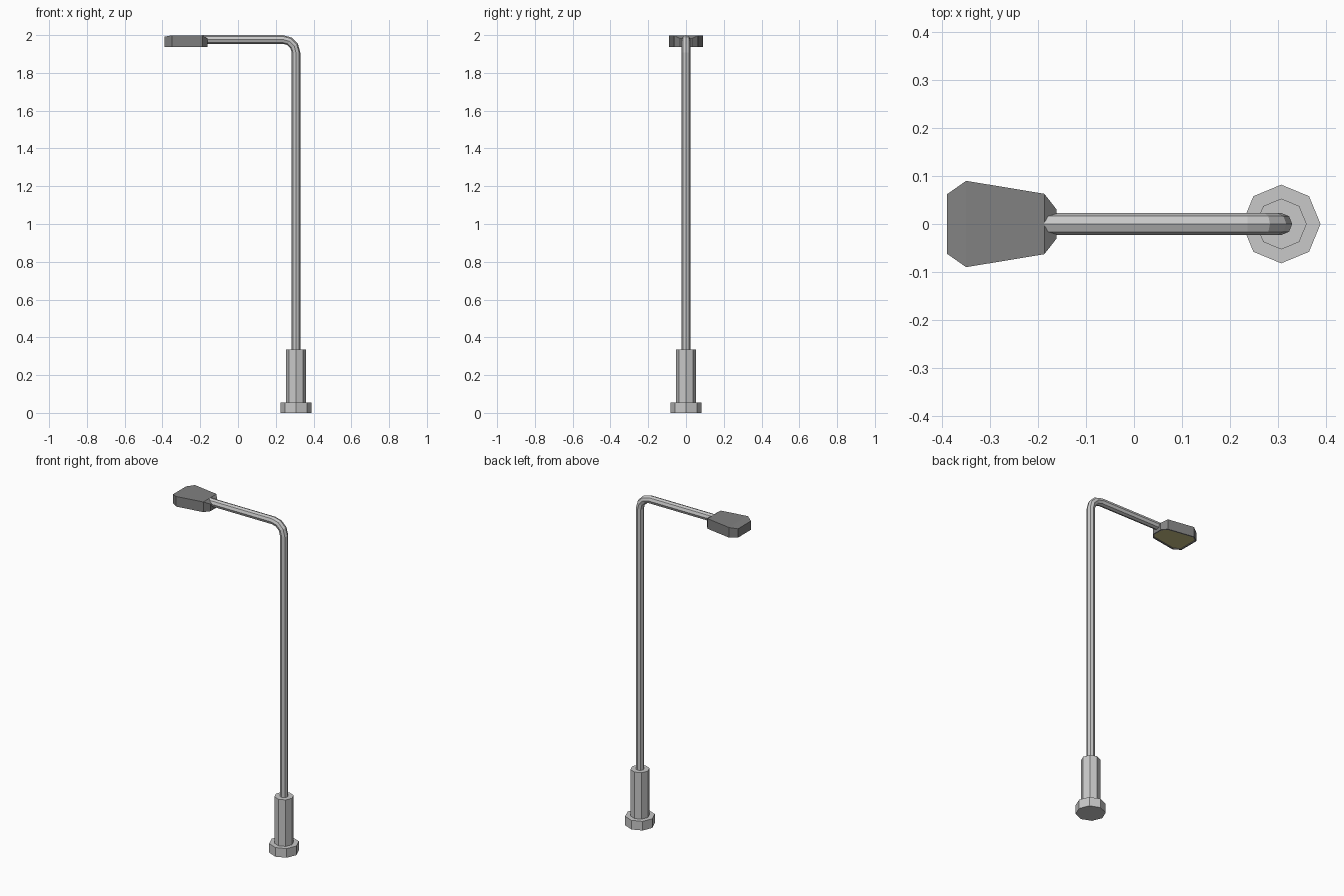
import bpy, bmesh, math

if "Cube" in bpy.data.objects:
    bpy.data.objects.remove(bpy.data.objects["Cube"])


def material(name, rgb):
    m = bpy.data.materials.new(name)
    m.diffuse_color = (*rgb, 1)
    m.use_nodes = True
    m.node_tree.nodes["Principled BSDF"].inputs["Base Color"].default_value = m.diffuse_color
    return m


metal = material("light grey metal", (0.58, 0.58, 0.58))
dark = material("dark grey housing", (0.22, 0.22, 0.22))
glow = material("pale yellow lens", (0.58, 0.53, 0.24))


def finish(name, bm, mats):
    bmesh.ops.recalc_face_normals(bm, faces=bm.faces[:])
    me = bpy.data.meshes.new(name)
    bm.to_mesh(me)
    bm.free()
    for m in mats:
        me.materials.append(m)
    ob = bpy.data.objects.new(name, me)
    bpy.context.collection.objects.link(ob)
    return ob


def skin(bm, rings):
    """Join equal-sized rings of points into a capped tube."""
    vs = [[bm.verts.new(p) for p in ring] for ring in rings]
    n = len(vs[0])
    for a, b in zip(vs, vs[1:]):
        for i in range(n):
            j = (i + 1) % n
            bm.faces.new((a[i], a[j], b[j], b[i]))
    bm.faces.new(vs[0])
    bm.faces.new(vs[-1])


PX = 0.307   # pole axis
ANG = [math.tau * i / 8 for i in range(8)]


def prism(name, r, z0, z1):
    bm = bmesh.new()
    skin(bm, [[(PX + r * math.cos(t), r * math.sin(t), z) for t in ANG]
              for z in (z0, z1)])
    return finish(name, bm, [metal])


# octagonal foot and sleeve
prism("base_foot", 0.082, 0.0, 0.055)
prism("base_sleeve", 0.053, 0.055, 0.335)

# pole, bend and arm as one octagonal tube
r, R = 0.023, 0.07
cx, cz = PX - R, 1.977 - R
bends = [math.radians(a) for a in (0, 30, 60, 90)]


def ring(a, dx=0.0, dz=0.0):
    return [(cx + dx + (R + r * math.cos(t)) * math.cos(a), r * math.sin(t),
             cz + dz + (R + r * math.cos(t)) * math.sin(a)) for t in ANG]


bm = bmesh.new()
skin(bm, [ring(0, dz=0.33 - cz)] + [ring(a) for a in bends]
     + [ring(bends[-1], dx=-0.188 - cx)])
finish("pole_and_arm", bm, [metal])

# lamp housing: stations of (x, half width, top height)
stations = [(-0.39, 0.062, 1.991), (-0.35, 0.09, 1.999),
            (-0.187, 0.063, 1.999), (-0.162, 0.031, 1.981)]
zb = 1.938
bm = bmesh.new()
top = [[bm.verts.new((x, s * w, z)) for x, w, z in stations] for s in (-1, 1)]
bot = [[bm.verts.new((x, s * w, zb)) for x, w, z in stations] for s in (-1, 1)]
for i in range(3):
    bm.faces.new((top[0][i], top[0][i + 1], top[1][i + 1], top[1][i]))
    for s in (0, 1):
        bm.faces.new((top[s][i], top[s][i + 1], bot[s][i + 1], bot[s][i]))
for i in (0, 3):
    bm.faces.new((top[0][i], top[1][i], bot[1][i], bot[0][i]))
under = bm.faces.new(bot[0] + bot[1][::-1])
bmesh.ops.recalc_face_normals(bm, faces=bm.faces[:])
# slightly recessed lens on the underside
bmesh.ops.inset_region(bm, faces=[under], thickness=0.008)
bmesh.ops.inset_region(bm, faces=[under], thickness=0.001, depth=-0.004)
under.material_index = 1
finish("lamp_housing", bm, [dark, glow])
